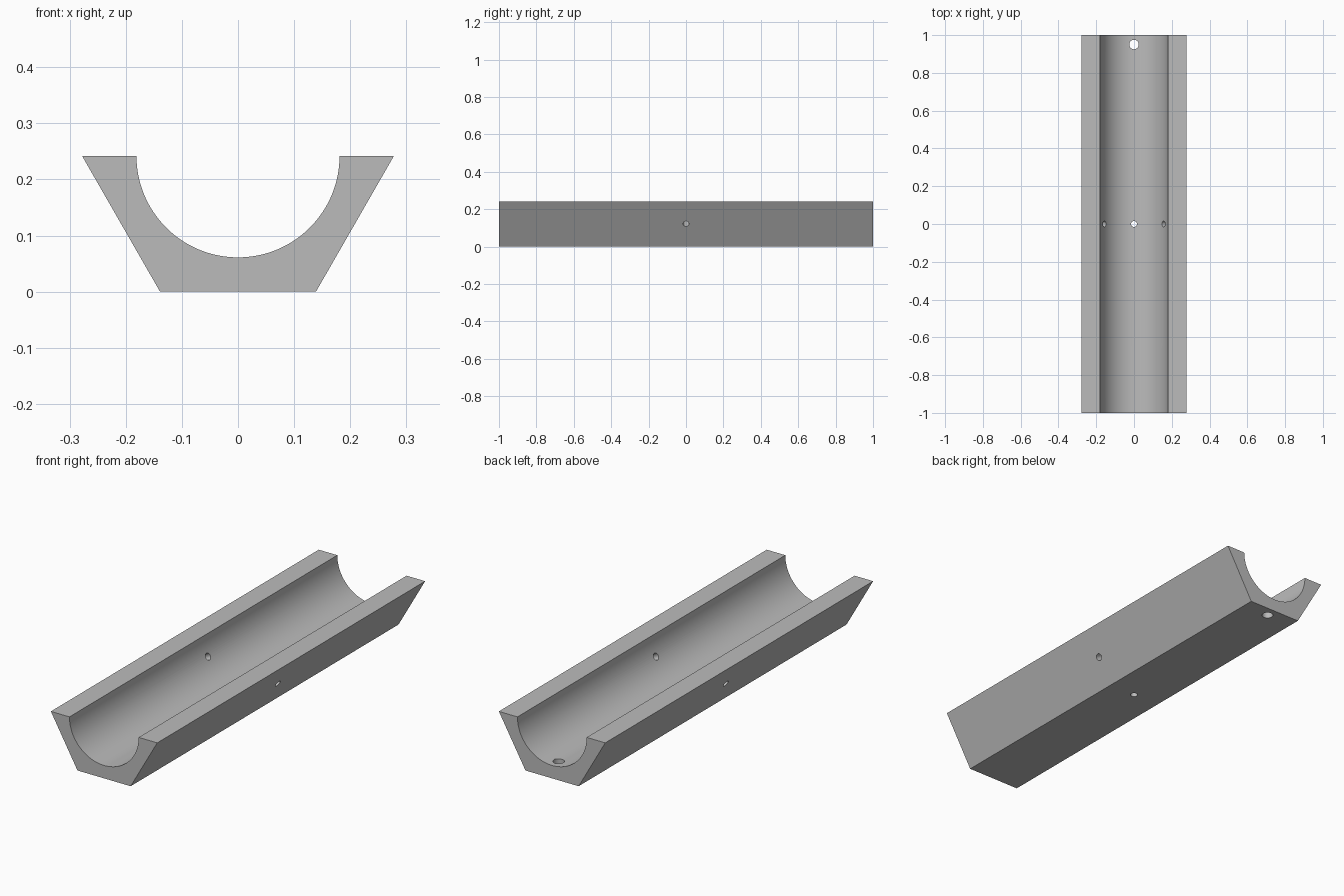
import bpy
import bmesh
from math import sin, cos, pi, radians
from mathutils import Matrix, Vector

cube = bpy.data.objects.get("Cube")
if cube:
    bpy.data.objects.remove(cube, do_unlink=True)

HEIGHT, HALF_TOP, HALF_BASE = 0.242, 0.278, 0.139
BORE, HALF_LENGTH, ARC_STEPS = 0.181, 1.0, 64

grey = bpy.data.materials.new("Plain grey")
grey.use_nodes = True
colour = (0.5, 0.5, 0.5, 1)
grey.diffuse_color = colour
grey.node_tree.nodes["Principled BSDF"].inputs["Base Color"].default_value = colour


def make_object(name, bm):
    bmesh.ops.recalc_face_normals(bm, faces=bm.faces)
    mesh = bpy.data.meshes.new(name)
    bm.to_mesh(mesh)
    bm.free()
    mesh.materials.append(grey)
    obj = bpy.data.objects.new(name, mesh)
    bpy.context.collection.objects.link(obj)
    return obj


# Trough: tapered block with a half-round channel, extruded along y
profile = [(-HALF_TOP, HEIGHT), (-HALF_BASE, 0), (HALF_BASE, 0), (HALF_TOP, HEIGHT)]
for i in range(ARC_STEPS + 1):
    a = pi * i / ARC_STEPS
    profile.append((BORE * cos(a), HEIGHT - BORE * sin(a)))
bm = bmesh.new()
face = bm.faces.new([bm.verts.new((x, -HALF_LENGTH, z)) for x, z in profile])
extruded = bmesh.ops.extrude_face_region(bm, geom=[face], use_keep_orig=True)
new_verts = [v for v in extruded["geom"] if isinstance(v, bmesh.types.BMVert)]
bmesh.ops.translate(bm, verts=new_verts, vec=(0, 2 * HALF_LENGTH, 0))
trough = make_object("trough", bm)


# Drilled holes: each runs outward from the channel axis, tilted about y
def drill(name, radius, y, tilt):
    bm = bmesh.new()
    bmesh.ops.create_cone(bm, cap_ends=True, segments=32, radius1=radius,
                          radius2=radius, depth=0.3)
    turn = Matrix.Rotation(tilt, 4, "Y")
    centre = Vector((0, y, HEIGHT)) + turn @ Vector((0, 0, -0.25))
    bm.transform(Matrix.Translation(centre) @ turn)
    cutter = make_object(name, bm)
    cutter.hide_render = True
    mod = trough.modifiers.new(name, "BOOLEAN")
    mod.operation = "DIFFERENCE"
    mod.solver = "EXACT"
    mod.object = cutter
    bpy.ops.object.modifier_apply(modifier=mod.name)
    bpy.data.objects.remove(cutter, do_unlink=True)


bpy.ops.object.select_all(action="DESELECT")
bpy.context.view_layer.objects.active = trough
trough.select_set(True)
drill("end_hole", 0.025, 0.95, 0)
drill("base_hole", 0.016, 0, 0)
for name, side in (("left_hole", -1), ("right_hole", 1)):
    drill(name, 0.016, 0, side * radians(60))

bpy.ops.object.shade_smooth_by_angle(angle=radians(30))
